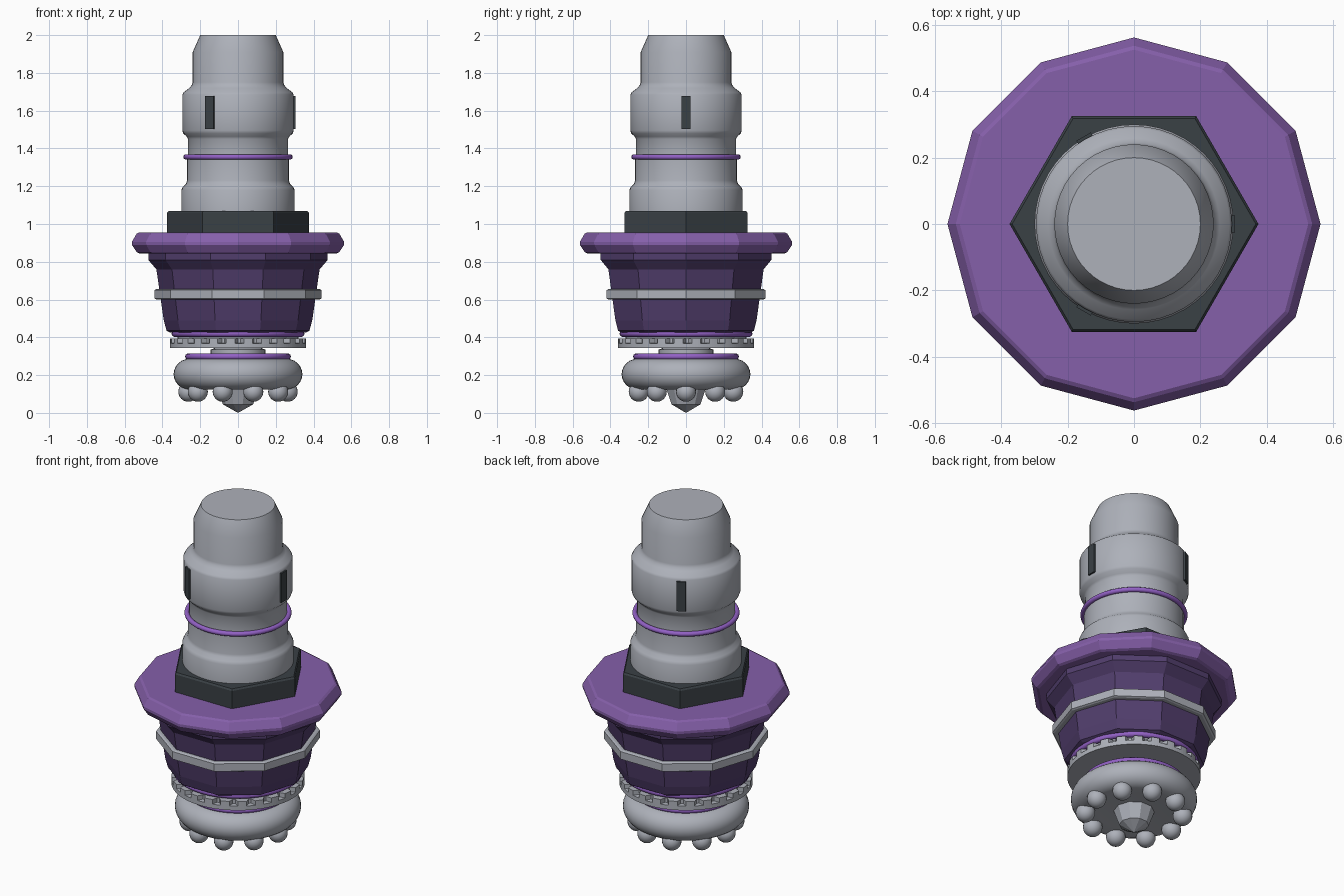
import bpy, bmesh, math
from math import sin, cos, pi, radians

if "Cube" in bpy.data.objects:
    bpy.data.objects.remove(bpy.data.objects["Cube"])


def material(name, rgb):
    m = bpy.data.materials.new(name)
    m.diffuse_color = (*rgb, 1)
    m.use_nodes = True
    m.node_tree.nodes["Principled BSDF"].inputs["Base Color"].default_value = m.diffuse_color
    return m


SILVER = material("silver", (0.42, 0.44, 0.49))
DARK = material("charcoal", (0.042, 0.052, 0.060))
PURPLE = material("purple", (0.235, 0.115, 0.40))
DEEP = material("deep purple", (0.082, 0.047, 0.150))
BRIGHT = material("bright purple", (0.29, 0.12, 0.56))


def finish(ob, name, mat, smooth=None):
    ob.name = ob.data.name = name
    ob.data.materials.append(mat)
    if smooth:
        bpy.ops.object.select_all(action='DESELECT')
        bpy.context.view_layer.objects.active = ob
        ob.select_set(True)
        bpy.ops.object.shade_smooth_by_angle(angle=radians(smooth))
    return ob


def lathe(name, profile, mat, n=48, smooth=None, indent=None):
    """Revolve (radius, z) points, listed from the bottom up, with end caps."""
    bm = bmesh.new()
    rings = []
    for j, (r, z) in enumerate(profile):
        if r == 0:
            rings.append([bm.verts.new((0, 0, z))])
            continue
        ring = []
        for k in range(n):
            a = 2 * pi * k / n
            rr = r - (indent(j, k) if indent else 0)
            ring.append(bm.verts.new((rr * cos(a), rr * sin(a), z)))
        rings.append(ring)
    for lo, hi in zip(rings, rings[1:]):
        for k in range(n):
            m = (k + 1) % n
            if len(lo) == 1:
                bm.faces.new((lo[0], hi[m], hi[k]))
            elif len(hi) == 1:
                bm.faces.new((lo[k], lo[m], hi[0]))
            else:
                bm.faces.new((lo[k], lo[m], hi[m], hi[k]))
    if len(rings[0]) > 1:
        bm.faces.new(rings[0][::-1])
    if len(rings[-1]) > 1:
        bm.faces.new(rings[-1])
    me = bpy.data.meshes.new(name)
    bm.to_mesh(me)
    bm.free()
    ob = bpy.data.objects.new(name, me)
    bpy.context.collection.objects.link(ob)
    return finish(ob, name, mat, smooth)


def band(name, outer, minor, z):
    bpy.ops.mesh.primitive_torus_add(major_segments=48, minor_segments=10,
                                     major_radius=outer - minor, minor_radius=minor,
                                     location=(0, 0, z))
    finish(bpy.context.object, name, BRIGHT, 80)


# Upper stepped barrel
lathe("barrel", [(0.30, 1.05), (0.30, 1.18), (0.292, 1.197), (0.275, 1.213), (0.27, 1.23),
                 (0.27, 1.355), (0.265, 1.36), (0.265, 1.45), (0.272, 1.463), (0.29, 1.48),
                 (0.295, 1.495), (0.295, 1.685), (0.288, 1.697), (0.258, 1.72),
                 (0.245, 1.735), (0.24, 1.75), (0.24, 1.91), (0.20, 2.0)], SILVER, 48, 35)
band("barrel_band", 0.29, 0.014, 1.355)

# Three dark inserts around the barrel collar
for i in range(3):
    a = i * 2 * pi / 3
    bpy.ops.mesh.primitive_cube_add(size=1, location=(0.293 * cos(a), 0.293 * sin(a), 1.59),
                                    rotation=(0, 0, a))
    ob = bpy.context.object
    ob.scale = (0.022, 0.05, 0.175)
    finish(ob, f"collar_insert_{i + 1}", DARK)

# Hexagonal nut and wide flange
lathe("hex_nut", [(0.375, 0.95), (0.375, 1.06), (0.367, 1.07)], DARK, 6)
lathe("flange", [(0.52, 0.843), (0.535, 0.85), (0.562, 0.89), (0.562, 0.905),
                 (0.537, 0.948), (0.525, 0.955)], PURPLE, 12)

# Faceted tapering housing and its belt
lathe("housing", [(0.36, 0.425), (0.378, 0.435), (0.393, 0.49), (0.432, 0.76),
                  (0.475, 0.81), (0.475, 0.85)], DEEP, 10)
lathe("housing_belt", [(0.432, 0.60), (0.442, 0.605), (0.442, 0.65), (0.432, 0.655)], SILVER, 10)
band("housing_band", 0.352, 0.018, 0.42)

# Notched ring: upper half cut by 24 slots
lathe("notched_ring", [(0.36, 0.343), (0.36, 0.368), (0.36, 0.369), (0.36, 0.395)], SILVER, 144,
      indent=lambda j, k: 0.03 if j > 1 and k % 6 < 2 else 0)
lathe("ring_core", [(0.32, 0.39), (0.32, 0.43)], SILVER, 48, 35)

# Neck and rounded head
lathe("neck", [(0.145, 0.27), (0.145, 0.335), (0.12, 0.345)], SILVER, 32, 35)
band("head_band", 0.28, 0.017, 0.298)
head = [(0.255 + 0.086 * cos(t), 0.205 + 0.082 * sin(t))
        for t in (radians(-90 + 15 * i) for i in range(13))]
lathe("head", [(0.20, 0.13)] + head, SILVER, 48, 50)

# Balls around the underside of the head
for i in range(10):
    a = i * pi / 5
    bpy.ops.mesh.primitive_uv_sphere_add(segments=20, ring_count=12, radius=0.053,
                                         location=(0.263 * cos(a), 0.263 * sin(a), 0.112))
    finish(bpy.context.object, f"head_ball_{i + 1}", SILVER, 80)

# Pointed tip
lathe("tip", [(0, 0), (0.08, 0.045), (0.112, 0.135)], SILVER, 10)
